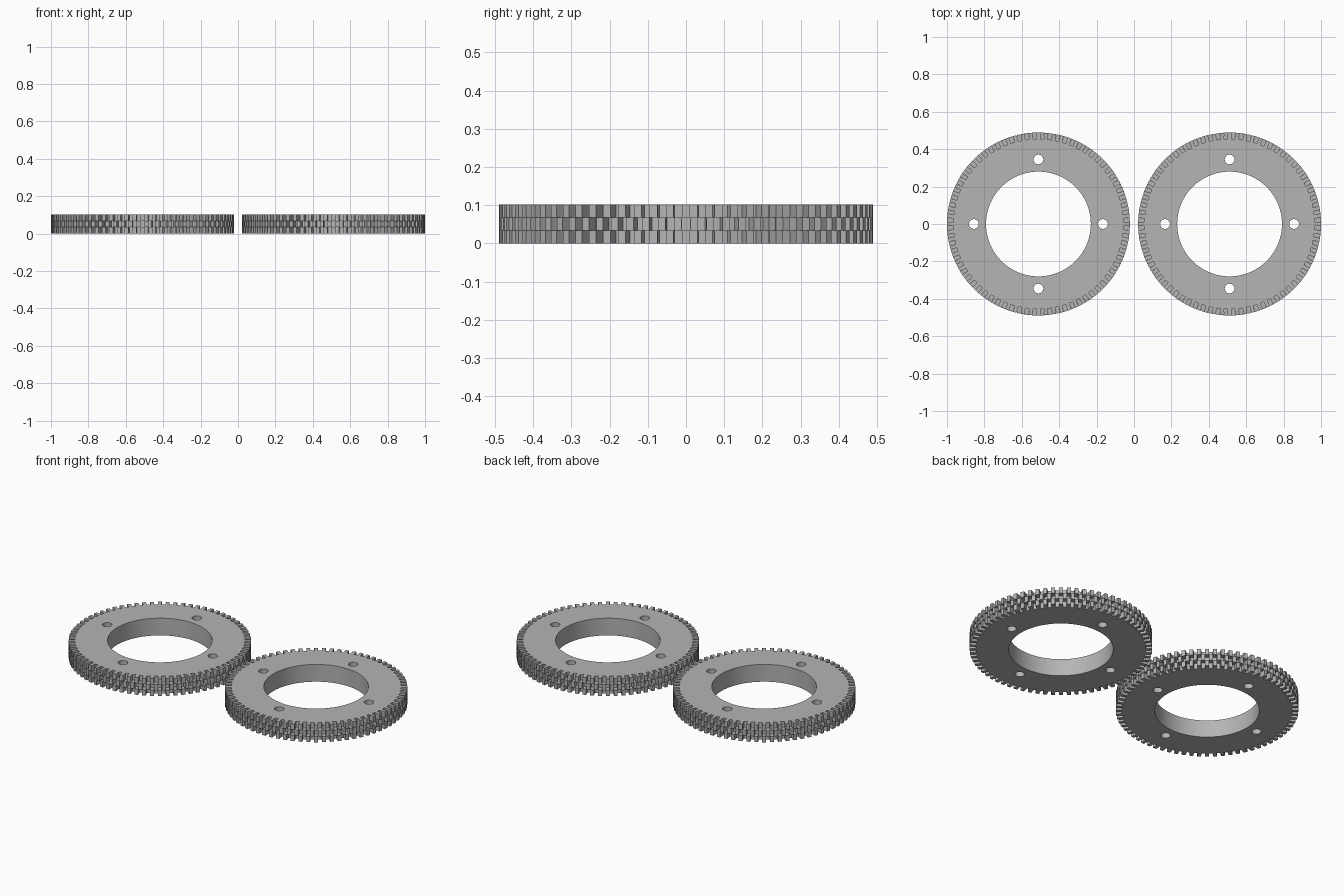
import bpy, bmesh, math
from mathutils import Vector

if "Cube" in bpy.data.objects:
    bpy.data.objects.remove(bpy.data.objects["Cube"])

TEETH = 72
ROOT, TIP = 0.455, 0.489
BORE, BOLT_R, BOLT_RING = 0.28, 0.026, 0.345
HEIGHT = 0.102
LAYER = HEIGHT / 3
PITCH = 2 * math.pi / TEETH

steel = bpy.data.materials.new("steel_grey")
steel.diffuse_color = (0.46, 0.46, 0.46, 1)
steel.use_nodes = True
steel.node_tree.nodes["Principled BSDF"].inputs["Base Color"].default_value = steel.diffuse_color


def polar(r, a, z=0.0):
    return Vector((r * math.cos(a), r * math.sin(a), z))


def add_loop(bm, centre, r, n, phase=0.0):
    vs = [bm.verts.new(centre + polar(r, phase + 2 * math.pi * i / n)) for i in range(n)]
    return [bm.edges.new((vs[i], vs[(i + 1) % n])) for i in range(n)]


def finish(bm, name, x):
    me = bpy.data.meshes.new(name)
    bm.to_mesh(me)
    bm.free()
    me.materials.append(steel)
    ob = bpy.data.objects.new(name, me)
    bpy.context.collection.objects.link(ob)
    ob.location.x = x
    bpy.ops.object.select_all(action='DESELECT')
    ob.select_set(True)
    bpy.context.view_layer.objects.active = ob
    bpy.ops.object.shade_smooth_by_angle(angle=math.radians(30))
    return ob


def make_ring(name, x):
    # flat ring with centre bore and four bolt holes, extruded upward
    bm = bmesh.new()
    zero = Vector((0, 0, 0))
    edges = add_loop(bm, zero, ROOT, TEETH * 2, PITCH / 4)
    edges += add_loop(bm, zero, BORE, 96)
    for k in range(4):
        edges += add_loop(bm, polar(BOLT_RING, k * math.pi / 2), BOLT_R, 24)
    bmesh.ops.triangle_fill(bm, use_beauty=True, edges=edges)
    res = bmesh.ops.extrude_face_region(bm, geom=bm.faces[:], use_keep_orig=True)
    top = [g for g in res["geom"] if isinstance(g, bmesh.types.BMVert)]
    bmesh.ops.translate(bm, verts=top, vec=(0, 0, HEIGHT))
    bmesh.ops.recalc_face_normals(bm, faces=bm.faces[:])
    return finish(bm, name, x)


def make_teeth(name, x):
    # three tooth rows, the middle one shifted by half a pitch
    bm = bmesh.new()
    half = PITCH / 4
    for row in range(3):
        z0, z1 = row * LAYER, (row + 1) * LAYER
        for i in range(TEETH):
            a = (i + 0.5 * (row % 2)) * PITCH
            plan = ((ROOT, -half), (TIP, -half * 0.95), (TIP, half * 0.95), (ROOT, half))
            lo = [bm.verts.new(polar(r, a + d, z0)) for r, d in plan]
            hi = [bm.verts.new(polar(r, a + d, z1)) for r, d in plan]
            bm.faces.new(lo[::-1])
            bm.faces.new(hi)
            for j in range(3):
                bm.faces.new((lo[j], lo[j + 1], hi[j + 1], hi[j]))
    return finish(bm, name, x)


for side, x in (("left", -0.511), ("right", 0.511)):
    make_ring(side + "_gear_ring", x)
    make_teeth(side + "_gear_teeth", x)
